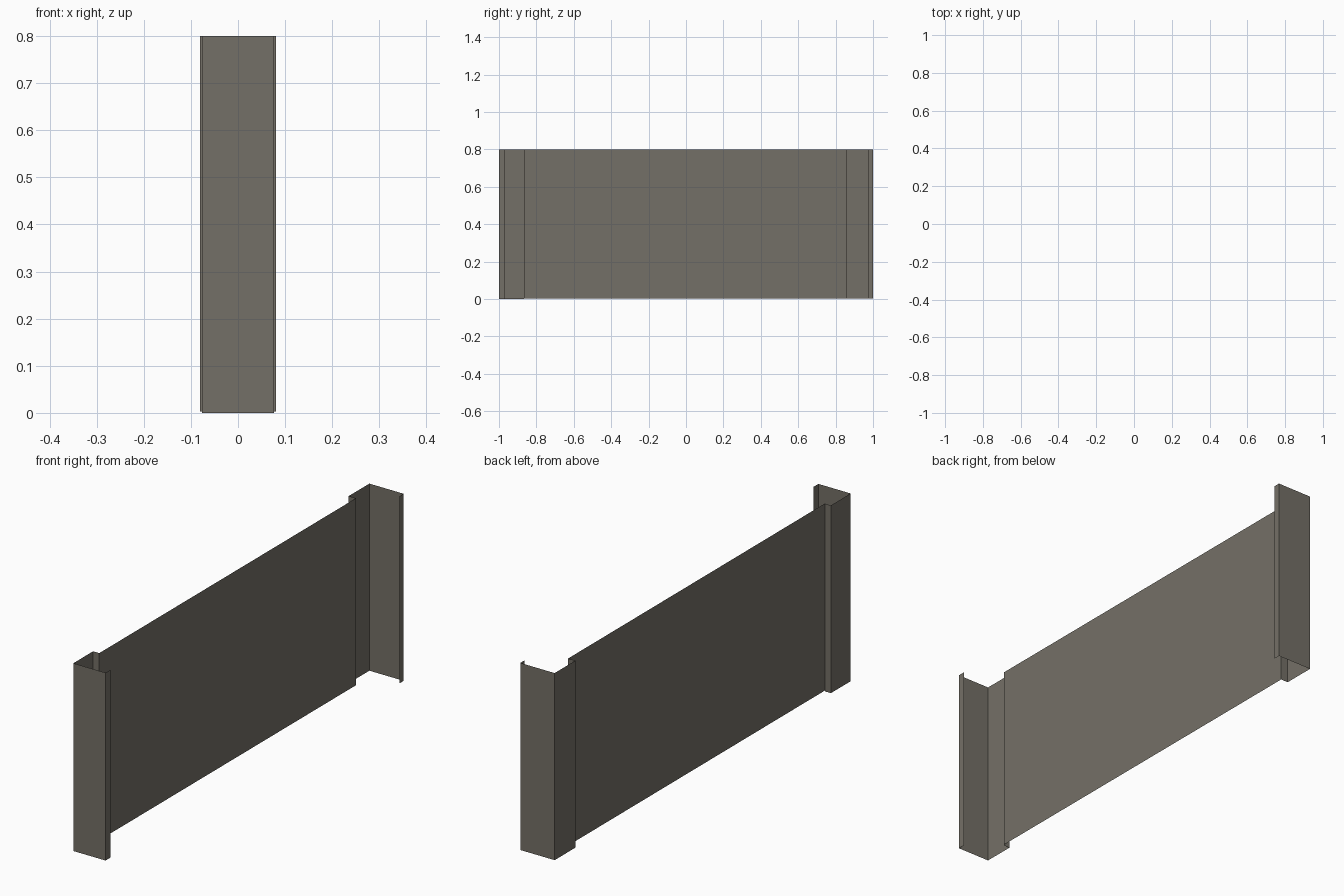
import bpy

if "Cube" in bpy.data.objects:
    bpy.data.objects.remove(bpy.data.objects["Cube"])

# one flat colour for the whole sheet-metal part
mat = bpy.data.materials.new("warm grey steel")
mat.diffuse_color = (0.175, 0.162, 0.135, 1.0)
mat.use_nodes = True
mat.node_tree.nodes["Principled BSDF"].inputs["Base Color"].default_value = mat.diffuse_color

TOP = 0.80
PANEL_X = -0.047


def folded_sheet(name, path, bottom):
    """Thin upright sheet: a plan-view path (x, y) raised from bottom to TOP."""
    n = len(path)
    verts = [(x, y, bottom) for x, y in path] + [(x, y, TOP) for x, y in path]
    faces = [(i, i + 1, n + i + 1, n + i) for i in range(n - 1)]
    mesh = bpy.data.meshes.new(name)
    mesh.from_pydata(verts, [], faces)
    mesh.materials.append(mat)
    obj = bpy.data.objects.new(name, mesh)
    bpy.context.collection.objects.link(obj)
    return obj


def end_channel(name, side, half_width, inner_y, lip_y, bottom):
    """Folded end: small lip, end plate, side wall, return to the panel."""
    path = [(half_width, side * lip_y), (half_width, side),
            (-half_width, side), (-half_width, side * inner_y),
            (PANEL_X, side * inner_y)]
    # keep the outside of the fold facing outwards at both ends
    if side < 0:
        path.reverse()
    return folded_sheet(name, path, bottom)


# folded ends; the back one is slightly wider
end_channel("front_channel", -1, 0.076, 0.867, 0.968, 0.0)
end_channel("back_channel", 1, 0.081, 0.861, 0.972, 0.003)

# long flat panel between the ends
folded_sheet("main_panel", [(PANEL_X, 0.861), (PANEL_X, -0.867)], 0.003)
